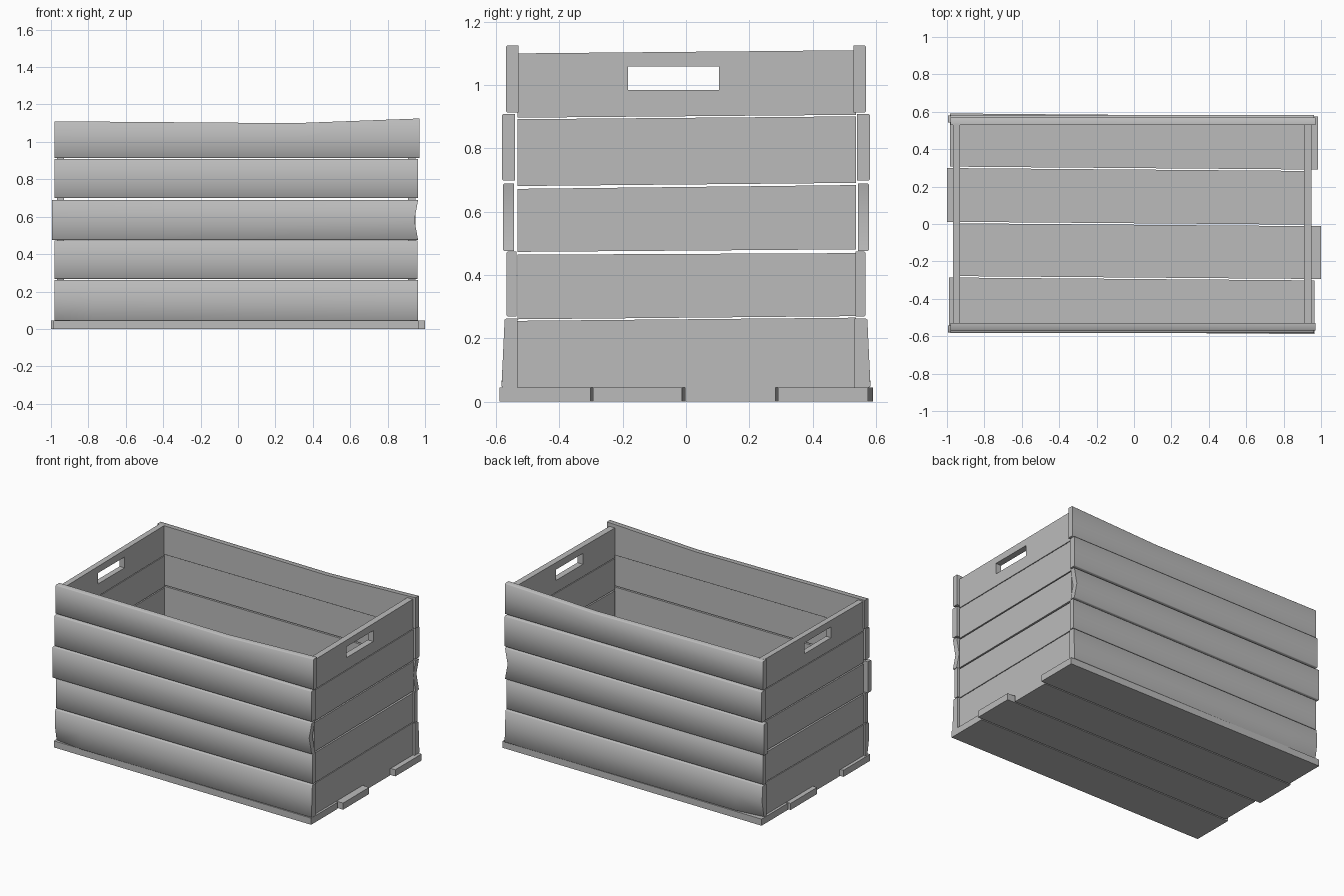
import bpy
import bmesh
import math
from mathutils import Vector

if "Cube" in bpy.data.objects:
    bpy.data.objects.remove(bpy.data.objects["Cube"], do_unlink=True)

# One plain colour for all the boards
grey = bpy.data.materials.new("grey_wood")
grey.use_nodes = True
color = (0.5, 0.5, 0.5, 1)
grey.diffuse_color = color
grey.node_tree.nodes["Principled BSDF"].inputs["Base Color"].default_value = color


def box(lo, hi, cuts=()):
    """Box between two corners, cut across at (axis, position) pairs."""
    bm = bmesh.new()
    bmesh.ops.create_cube(bm, size=1)
    lo, hi = Vector(lo), Vector(hi)
    for v in bm.verts:
        for i in range(3):
            v.co[i] = lo[i] if v.co[i] < 0 else hi[i]
    for axis, pos in cuts:
        normal = Vector((0, 0, 0))
        normal[axis] = 1
        bmesh.ops.bisect_plane(bm, geom=bm.verts[:] + bm.edges[:] + bm.faces[:],
                               plane_co=normal * pos, plane_no=normal)
    return bm


def finish(bm, name):
    bmesh.ops.recalc_face_normals(bm, faces=bm.faces[:])
    mesh = bpy.data.meshes.new(name)
    bm.to_mesh(mesh)
    bm.free()
    mesh.materials.append(grey)
    obj = bpy.data.objects.new(name, mesh)
    bpy.context.collection.objects.link(obj)
    bpy.ops.object.select_all(action='DESELECT')
    obj.select_set(True)
    bpy.context.view_layer.objects.active = obj
    bpy.ops.object.shade_smooth_by_angle(angle=math.radians(50))


def near(a, b):
    return abs(a - b) < 0.001


def long_board(row, side, z0, z1, x0, x1, outer, inner):
    """Front (side -1) or back (side 1) board with softened outer edges."""
    mid = (z0 + z1) / 2
    cuts = [(2, mid)]
    if row == 1:
        cuts.append((0, -0.78))
    if row == 5:
        cuts.append((0, 0.3))
    bm = box((x0, inner, z0), (x1, outer, z1), cuts)
    edges = [e for e in bm.edges
             if all(near(v.co.y, outer) and not near(v.co.z, mid) for v in e.verts)
             and near(e.verts[0].co.z, e.verts[1].co.z)]
    for v in bm.verts:
        x, y, z = v.co
        if row == 3 and near(x, x1) and near(z, mid):      # split end
            v.co.x -= 0.02
        if row == 5 and near(z, z1):                       # sagging rim
            v.co.z += 0.015 if near(x, x1) else (-0.01 if near(x, 0.3) else 0)
        if row == 1 and near(y, outer):
            v.co.y += 0.01 * (z1 - z) / (z1 - z0)          # flared foot
            if near(x, x0) and near(z, z0):                # dented corner
                v.co.y -= 0.025
    bmesh.ops.bevel(bm, geom=edges, offset=0.004, segments=1, affect='EDGES')
    for v in bm.verts:
        v.co.y *= side
    finish(bm, f"{'front' if side < 0 else 'back'}_board_{row}")


# Long boards: bottom, top, left end, right end, outer depth, inner depth
long_rows = [
    (0.045, 0.262, -0.98, 0.963, 0.573, 0.533),
    (0.268, 0.474, -0.98, 0.961, 0.567, 0.535),
    (0.476, 0.689, -0.995, 0.963, 0.579, 0.543),
    (0.699, 0.908, -0.98, 0.963, 0.582, 0.54),
    (0.914, 1.11, -0.98, 0.97, 0.569, 0.53),
]
for row, dims in enumerate(long_rows, 1):
    for side in (-1, 1):
        long_board(row, side, *dims)


# End boards: front bottom, front top, rise towards the back at bottom and top
end_rows = [
    (0.045, 0.255, 0, 0.01),
    (0.26, 0.464, 0.01, 0.005),
    (0.473, 0.672, 0.008, 0.012),
    (0.681, 0.892, 0.01, 0.009),
    (0.897, 1.1, 0.009, 0.01),
]
slot_y, slot_z = (-0.184, 0.104), (0.984, 1.058)
for end, x0, x1 in (("right", 0.908, 0.95), ("left", -0.968, -0.93)):
    for row, (z0, z1, rise0, rise1) in enumerate(end_rows, 1):
        has_slot = row == 5
        cuts = [(1, p) for p in slot_y] + [(2, p) for p in slot_z] if has_slot else []
        bm = box((x0, -0.532, z0), (x1, 0.537, z1), cuts)
        if has_slot:
            # Hand slot cut through the top board
            hole = []
            for f in bm.faces:
                c = f.calc_center_median()
                if slot_y[0] < c.y < slot_y[1] and slot_z[0] < c.z < slot_z[1]:
                    hole.append(f)
            rims = list({e for f in hole for e in f.edges})
            bmesh.ops.delete(bm, geom=hole, context='FACES_ONLY')
            bmesh.ops.bridge_loops(bm, edges=rims)
        for v in bm.verts:
            t = (v.co.y + 0.532) / 1.069
            if near(v.co.z, z0):
                v.co.z += rise0 * t
            elif near(v.co.z, z1):
                v.co.z += rise1 * t
        finish(bm, f"{end}_end_board_{row}")


# Floor boards, slightly askew: front edge, back edge, left end, right end
floor_rows = [
    (-0.581, -0.294, -0.99, 0.965),
    (-0.286, -0.004, -0.965, 1.0),
    (0.004, 0.291, -1.0, 0.95),
    (0.299, 0.583, -0.985, 0.985),
]
for row, (y0, y1, x0, x1) in enumerate(floor_rows, 1):
    bm = box((x0, y0, 0), (x1, y1, 0.045))
    for v in bm.verts:
        v.co.y -= 0.008 * v.co.x
    finish(bm, f"floor_board_{row}")
